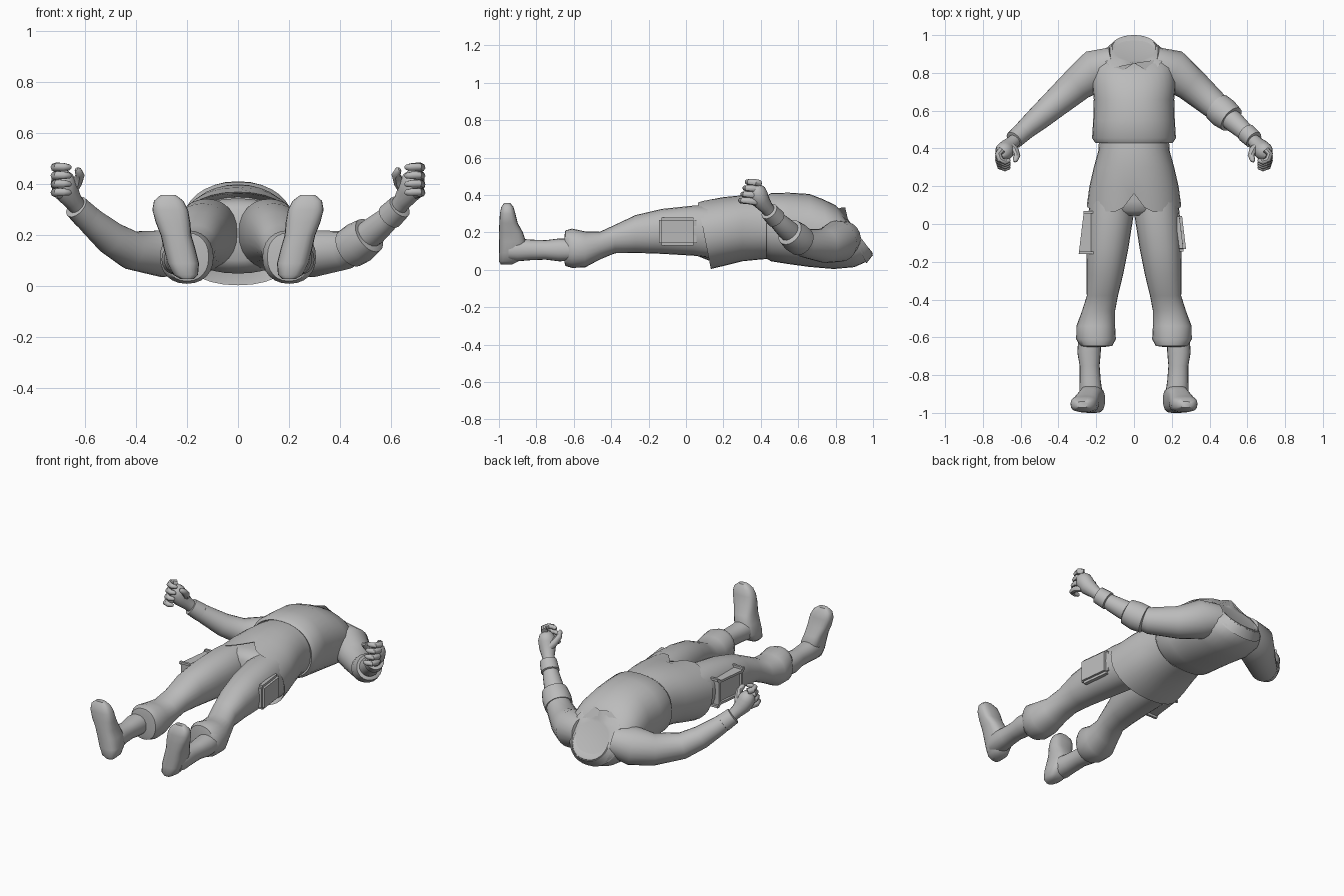
import bpy, bmesh, math
from mathutils import Vector

if "Cube" in bpy.data.objects:
    bpy.data.objects.remove(bpy.data.objects["Cube"], do_unlink=True)

grey = bpy.data.materials.new("plain grey")
grey.use_nodes = True
grey.diffuse_color = (0.5, 0.5, 0.5, 1)
grey.node_tree.nodes["Principled BSDF"].inputs["Base Color"].default_value = (0.5, 0.5, 0.5, 1)


def finish(name, bm):
    bmesh.ops.recalc_face_normals(bm, faces=bm.faces)
    mesh = bpy.data.meshes.new(name)
    bm.to_mesh(mesh)
    bm.free()
    mesh.materials.append(grey)
    ob = bpy.data.objects.new(name, mesh)
    bpy.context.collection.objects.link(ob)
    bpy.ops.object.select_all(action='DESELECT')
    ob.select_set(True)
    bpy.context.view_layer.objects.active = ob
    bpy.ops.object.shade_smooth_by_angle(angle=math.radians(45))
    return ob


def loft(name, rings):
    """Skin a list of closed rings and cap both ends."""
    bm = bmesh.new()
    loops = [[bm.verts.new(p) for p in ring] for ring in rings]
    n = len(loops[0])
    for a, b in zip(loops, loops[1:]):
        for i in range(n):
            j = (i + 1) % n
            bm.faces.new((a[i], a[j], b[j], b[i]))
    bm.faces.new(loops[0])
    bm.faces.new(loops[-1])
    return finish(name, bm)


def circle(n, power=2.0):
    for i in range(n):
        t = math.tau * i / n
        c, s = math.cos(t), math.sin(t)
        yield (math.copysign(abs(c) ** (2 / power), c),
               math.copysign(abs(s) ** (2 / power), s))


def slice_y(y, low, high, half, tilt=0, cx=0, n=32, power=2.2):
    """Cross-section facing along the body, leaned by tilt."""
    mid, h = (low + high) / 2, (high - low) / 2
    return [Vector((cx + half * c, y + tilt * s, mid + h * s)) for c, s in circle(n, power)]


def tube(name, stations, n=14):
    """Round tube through (x, y, z, radius) stations."""
    pts = [Vector(s[:3]) for s in stations]
    rings = []
    for i, p in enumerate(pts):
        d = (pts[min(i + 1, len(pts) - 1)] - pts[max(i - 1, 0)]).normalized()
        u = d.cross(Vector((0.1, 0.3, 1))).normalized()
        v = d.cross(u)
        rings.append([p + stations[i][3] * (u * c + v * s) for c, s in circle(n)])
    return loft(name, rings)


def flip(stations, side):
    return [(side * s[0], *s[1:]) for s in stations]


# Jacket body with a hollow, slanted neck opening
loft("jacket_body", [slice_y(*s) for s in [
    (.46, .08, .37, .17), (.43, .06, .395, .205), (.455, .045, .41, .222),
    (.55, .03, .412, .216), (.66, .015, .405, .213), (.76, .004, .378, .222, -.03),
    (.85, .014, .345, .205, -.05), (.90, .045, .312, .16, -.07),
    (.93, .085, .27, .115, -.07), (.925, .095, .26, .105, -.07),
    (.90, .12, .235, .075, -.06)]])

# Folded collar, its lower edge pulled into two points
upper = slice_y(.929, .078, .28, .122, -.07)
lower = slice_y(.893, .034, .322, .165, -.072)
for p in lower:
    if p.z > .2:
        p.y -= .035 * max(0, 1 - abs(abs(p.x) - .09) / .05)
        p.y += .03 * max(0, 1 - abs(p.x) / .05)
        p.z += .012
inner = [p.lerp(Vector((0, .90, .18)), .15) for p in upper]
loft("collar", [lower, upper, inner])

# Jacket skirt with a split in the front hem
hem = slice_y(.097, .004, .37, .25, -.036)
for p in hem:
    if p.z > .25:
        p.y += .1 * max(0, 1 - abs(p.x) / .075)
loft("jacket_skirt", [slice_y(.22, .05, .35, .2),
                      [p * .97 + Vector((0, .01, .006)) for p in hem], hem]
     + [slice_y(*s) for s in [(.2, .02, .388, .236), (.3, .045, .398, .213),
                              (.39, .054, .4, .188), (.46, .06, .39, .185)]])

# Trouser seat
loft("trouser_seat", [slice_y(*s) for s in [
    (.25, .06, .34, .19), (.12, .05, .345, .225), (.07, .07, .33, .18), (.045, .1, .3, .1)]])

for side, label in ((1, "left"), (-1, "right")):
    # Baggy trouser leg, gathered above the boot
    loft(label + "_trouser_leg", [
        slice_y(y, lo, hi, (x1 - x0) / 2, 0, side * (x0 + x1) / 2, 24)
        for y, lo, hi, x0, x1 in [
            (.16, .06, .34, .01, .23), (.04, .075, .343, .003, .243),
            (-.13, .085, .325, .03, .25), (-.27, .09, .292, .058, .252),
            (-.38, .088, .24, .085, .25), (-.46, .055, .203, .1, .275),
            (-.54, .012, .205, .1, .305), (-.61, .01, .22, .096, .306),
            (-.645, .02, .21, .115, .285), (-.65, .04, .18, .15, .27)]])

    # Cargo pocket on the outer thigh
    bm = bmesh.new()
    bmesh.ops.create_cube(bm, size=1)
    for v in bm.verts:
        flare = .012 if v.co.y < 0 else -.012
        v.co = Vector((side * (.24 + v.co.x * .05 + flare),
                       -.045 + v.co.y * .2, .205 + v.co.z * .15))
    bmesh.ops.bevel(bm, geom=bm.edges[:], offset=.014, segments=2, affect='EDGES')
    finish(label + "_pocket", bm)

    # Boot shaft and foot
    loft(label + "_boot_shaft", [
        slice_y(y, .107 - r, .105 + r, r, 0, side * x, 20) for y, r, x in [
            (-.6, .06, .235), (-.68, .062, .238), (-.75, .053, .235),
            (-.83, .056, .232), (-.9, .062, .228), (-.95, .058, .222)]])
    foot = []
    for z, y0, y1, half, cx in [
            (.028, -.99, -.93, .025, .2), (.045, -1, -.895, .048, .205),
            (.09, -1, -.86, .062, .215), (.15, -1, -.855, .062, .23),
            (.2, -1, -.872, .06, .243), (.25, -.998, -.9, .068, .255),
            (.3, -.995, -.912, .07, .266), (.335, -.988, -.922, .058, .272),
            (.358, -.972, -.94, .03, .274)]:
        foot.append([Vector((side * (cx + half * c), (y0 + y1) / 2 + (y1 - y0) / 2 * s, z))
                     for c, s in circle(20, 2.8)])
    loft(label + "_boot_foot", foot)

    # Sleeve: rolled at the left elbow, full length on the right
    arm = [(.1, .85, .17, .09), (.2, .815, .152, .112), (.3, .74, .128, .092),
           (.42, .635, .142, .076)]
    if side > 0:
        tube("left_sleeve", arm + [(.48, .585, .175, .066)], 20)
        tube("left_rolled_cuff", [(.435, .622, .148, .062), (.44, .618, .15, .08),
                                  (.475, .588, .172, .083), (.515, .555, .2, .074),
                                  (.517, .553, .202, .05)], 20)
        tube("left_forearm", [(.47, .59, .17, .055), (.53, .54, .215, .056),
                              (.58, .495, .258, .048), (.63, .445, .31, .036)], 16)
    else:
        tube("right_sleeve", flip(arm + [(.5, .565, .19, .066), (.57, .505, .25, .055),
                                         (.605, .472, .283, .05)], side), 20)
    tube(label + "_wrist_cuff", flip([(.59, .487, .268, .038), (.595, .482, .273, .053),
                                      (.635, .445, .312, .049), (.637, .443, .314, .035)],
                                     side), 16)

    # Hand with curled fingers and thumb
    tube(label + "_palm", flip([(.62, .455, .3, .033), (.647, .428, .335, .037),
                                (.672, .4, .37, .048), (.686, .385, .405, .05),
                                (.69, .38, .435, .042), (.69, .378, .455, .02)], side))
    for i, part in enumerate(("little", "ring", "middle", "index")):
        z, y = .362 + .033 * i, .012 * i
        tube(f"{label}_{part}_finger", flip([
            (.698, .375 + y / 2, z, .019), (.718, .335 + y, z + .006, .018),
            (.708, .303 + y, z + .008, .017), (.682, .293 + y, z + .008, .015),
            (.662, .3 + y, z + .006, .012), (.655, .304 + y, z + .005, .005)], side), 8)
    tube(label + "_thumb", flip([(.655, .415, .375, .024), (.63, .39, .41, .021),
                                 (.62, .362, .437, .018), (.628, .338, .455, .014),
                                 (.634, .33, .46, .006)], side), 8)
